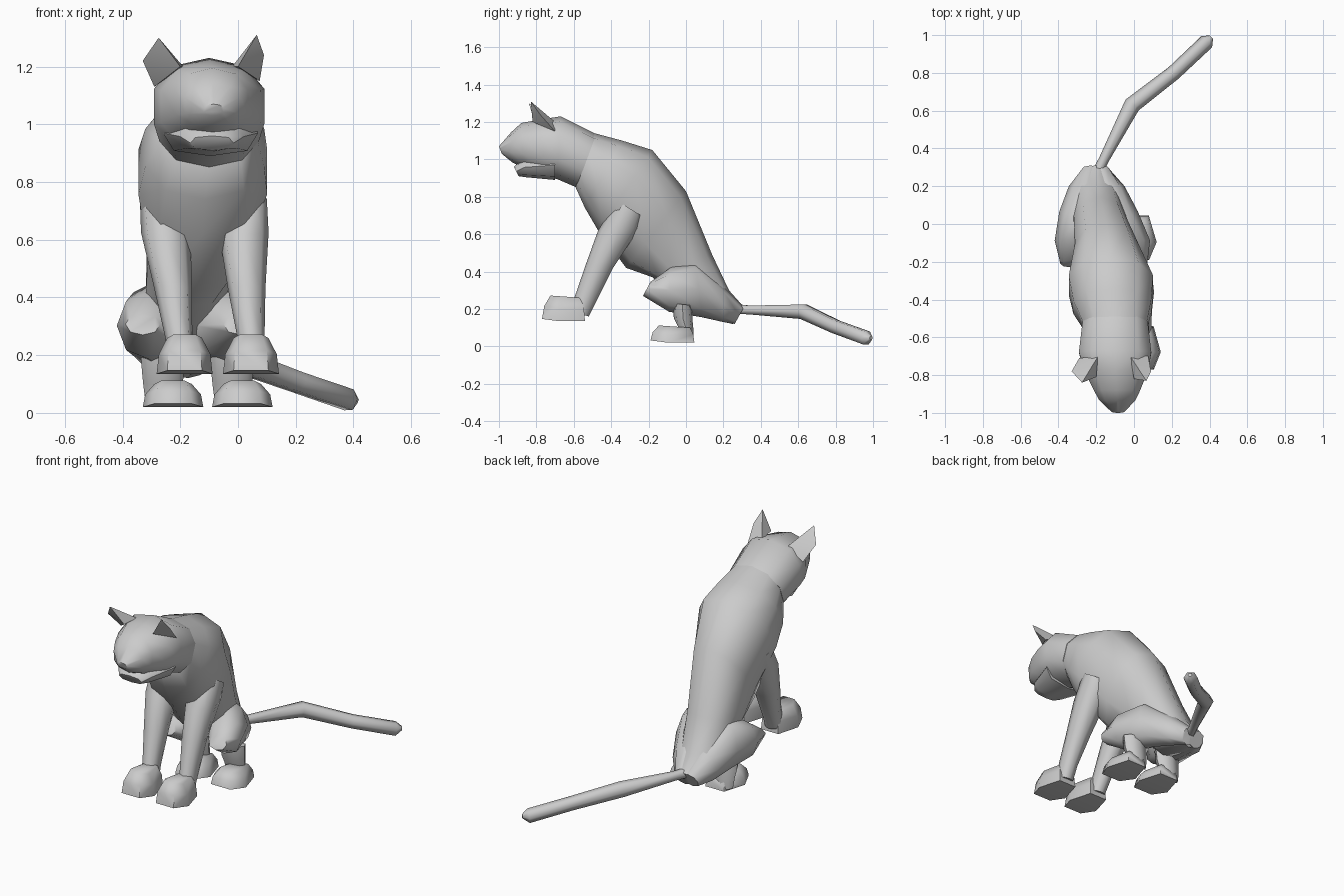
import bpy, bmesh
from math import sin, cos, pi, radians, copysign


def finish(name, bm, angle=55):
    bmesh.ops.recalc_face_normals(bm, faces=bm.faces)
    me = bpy.data.meshes.new(name)
    bm.to_mesh(me)
    bm.free()
    for p in me.polygons:
        p.use_smooth = True
    me.set_sharp_from_angle(angle=radians(angle))
    ob = bpy.data.objects.new(name, me)
    bpy.context.collection.objects.link(ob)
    return ob


def loft(name, rings, n=10, e=0.87):
    """Each ring: (y, z) of one edge, (y, z) of the opposite edge, centre x, half width."""
    bm = bmesh.new()
    loops = []
    for ya, za, yb, zb, cx, hw in rings:
        loop = []
        for i in range(n):
            a = 2 * pi * i / n
            s = copysign(abs(sin(a)) ** e, sin(a))
            c = copysign(abs(cos(a)) ** e, cos(a))
            loop.append(bm.verts.new((cx + hw * s, (ya + yb) / 2 + c * (ya - yb) / 2,
                                      (za + zb) / 2 + c * (za - zb) / 2)))
        loops.append(loop)
    for p, q in zip(loops, loops[1:]):
        for i in range(n):
            j = (i + 1) % n
            bm.faces.new((p[i], p[j], q[j], q[i]))
    bm.faces.new(loops[0])
    bm.faces.new(loops[-1])
    return finish(name, bm)


def hull(name, pts, angle=40):
    bm = bmesh.new()
    for p in pts:
        bm.verts.new(p)
    bmesh.ops.convex_hull(bm, input=bm.verts)
    return finish(name, bm, angle)


def paw(name, cx, hw, y0, y1, z0, z1):
    """Six-sided foot, wide at the sole and narrower on top."""
    pts = []
    ym = y0 + (y1 - y0) * 0.4
    h = z1 - z0
    for z, k, inset in ((z0, 1.0, 0.0), (z0 + h * 0.55, 0.92, 0.012), (z1, 0.62, 0.045)):
        for s in (-1, 1):
            pts += [(cx + s * hw * k * 0.62, y0 + inset, z + 0.012),
                    (cx + s * hw * k, ym, z),
                    (cx + s * hw * k * 0.6, y1 - inset * 0.5, z)]
    return hull(name, pts, 66)


# Torso, from neck to rump
loft("torso", [
    (-0.49, 1.14, -0.59, 0.85, -0.10, 0.175),
    (-0.34, 1.10, -0.54, 0.74, -0.115, 0.215),
    (-0.18, 1.05, -0.47, 0.62, -0.122, 0.233),
    (0.00, 0.83, -0.32, 0.42, -0.145, 0.175),
    (0.14, 0.49, -0.18, 0.37, -0.18, 0.145),
    (0.23, 0.30, 0.02, 0.17, -0.20, 0.13),
    (0.31, 0.21, 0.25, 0.12, -0.20, 0.07)])

# Head and lower jaw
loft("head", [
    (-1.00, 1.07, -0.985, 1.03, -0.085, 0.035),
    (-0.935, 1.145, -0.93, 0.985, -0.088, 0.10),
    (-0.88, 1.195, -0.87, 0.955, -0.09, 0.13),
    (-0.77, 1.215, -0.76, 0.91, -0.095, 0.18),
    (-0.67, 1.23, -0.69, 0.895, -0.10, 0.20),
    (-0.48, 1.135, -0.585, 0.85, -0.10, 0.18)])
loft("jaw", [
    (-0.92, 0.96, -0.895, 0.91, -0.09, 0.075),
    (-0.87, 1.01, -0.86, 0.905, -0.09, 0.11),
    (-0.70, 1.05, -0.70, 0.89, -0.095, 0.165)], n=8, e=0.75)

# Ears
hull("ear_left", [(-0.275, -0.84, 1.30), (-0.33, -0.78, 1.22), (-0.29, -0.71, 1.13),
                  (-0.19, -0.70, 1.20), (-0.20, -0.81, 1.20)])
hull("ear_right", [(0.065, -0.83, 1.31), (0.09, -0.78, 1.24), (0.075, -0.70, 1.15),
                   (-0.02, -0.70, 1.20), (0.0, -0.82, 1.20)])

# Front and hind legs
front = [(-0.37, 0.78, -0.24, 0.70, 0.055), (-0.47, 0.62, -0.25, 0.63, 0.086),
         (-0.535, 0.44, -0.39, 0.42, 0.065), (-0.59, 0.28, -0.48, 0.24, 0.047),
         (-0.62, 0.19, -0.52, 0.16, 0.047)]
thigh = [(-0.19, 0.345, -0.23, 0.27, 0.06), (-0.085, 0.42, -0.09, 0.185, 0.115),
         (0.045, 0.46, 0.09, 0.155, 0.115), (0.20, 0.32, 0.20, 0.13, 0.085),
         (0.31, 0.21, 0.26, 0.12, 0.05)]
shank = [(-0.07, 0.23, 0.03, 0.22, 0.078), (-0.065, 0.15, 0.035, 0.14, 0.073),
         (-0.04, 0.10, 0.04, 0.09, 0.068), (-0.03, 0.04, 0.04, 0.03, 0.06)]
sides = {
    "left": ((-0.285, -0.25, -0.225, -0.205, -0.195), -0.185,
             (-0.33, -0.305, -0.28, -0.26, -0.23), -0.26, -0.225),
    "right": ((0.045, 0.02, 0.03, 0.045, 0.045), 0.045,
              (0.01, -0.03, -0.095, -0.135, -0.175), -0.02, 0.015)}
for side, (fx, px, tx, sx, hx) in sides.items():
    loft("front_leg_" + side, [r[:4] + (x, r[4]) for r, x in zip(front, fx)], n=8)
    paw("front_paw_" + side, px, 0.097, -0.77, -0.54, 0.135, 0.26)
    loft("thigh_" + side, [r[:4] + (x, r[4]) for r, x in zip(thigh, tx)], n=8, e=0.95)
    loft("hind_shank_" + side, [r[:4] + (sx, r[4]) for r in shank], n=8)
    paw("hind_paw_" + side, hx, 0.105, -0.19, 0.045, 0.02, 0.10)

# Tail
cu = bpy.data.curves.new("tail", 'CURVE')
cu.dimensions = '3D'
cu.bevel_depth = 1.0
cu.bevel_resolution = 1
cu.use_fill_caps = True
sp = cu.splines.new('POLY')
path = [(-0.20, 0.26, 0.20, 0.03), (-0.16, 0.34, 0.195, 0.027), (-0.01, 0.63, 0.185, 0.045),
        (0.21, 0.80, 0.105, 0.04), (0.385, 0.965, 0.045, 0.041), (0.41, 0.99, 0.045, 0.012)]
sp.points.add(len(path) - 1)
for pt, (x, y, z, r) in zip(sp.points, path):
    pt.co = (x, y, z, 1)
    pt.radius = r
bpy.context.collection.objects.link(bpy.data.objects.new("tail", cu))
